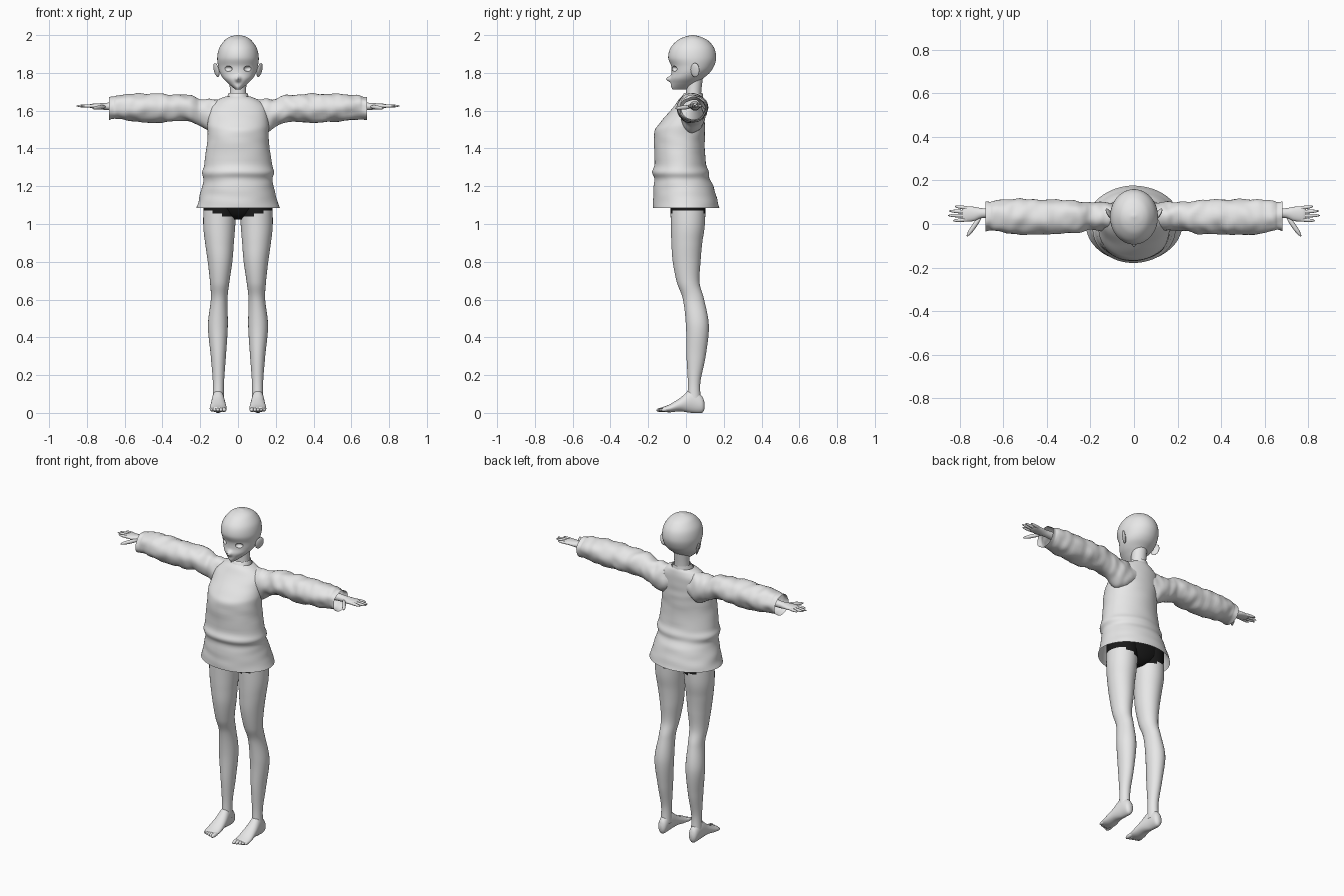
import bpy, bmesh, math
from mathutils import Vector, Quaternion, Euler, noise

if "Cube" in bpy.data.objects:
    bpy.data.objects.remove(bpy.data.objects["Cube"])


def material(name, value):
    m = bpy.data.materials.new(name)
    m.use_nodes = True
    m.diffuse_color = (value, value, value, 1)
    m.node_tree.nodes["Principled BSDF"].inputs["Base Color"].default_value = (value, value, value, 1)
    return m


GREY = material("plain grey", 0.8)
BLACK = material("shorts black", 0.01)


def finish(name, bm, mat):
    bmesh.ops.recalc_face_normals(bm, faces=bm.faces)
    mesh = bpy.data.meshes.new(name)
    bm.to_mesh(mesh)
    bm.free()
    mesh.materials.append(mat)
    mesh.polygons.foreach_set("use_smooth", [True] * len(mesh.polygons))
    obj = bpy.data.objects.new(name, mesh)
    bpy.context.collection.objects.link(obj)
    return obj


def smooth_rings(rings, steps):
    """Catmull-Rom interpolation through the cross-sections."""
    pts = [Vector(r) for r in rings]
    pts = [pts[0]] + pts + [pts[-1]]
    out = []
    for p, a, b, q in zip(pts, pts[1:], pts[2:], pts[3:]):
        for i in range(steps):
            t = i / steps
            out.append(a + (b - p) * t / 2 + (p * 2 - a * 5 + b * 4 - q) * t * t / 2
                       + (a * 3 - p - b * 3 + q) * t ** 3 / 2)
    return out + [pts[-1]]


def loft(name, axis, rings, mat=GREY, side=1, n=32, steps=5, crumple=0, caps=True, shape=None):
    """Elliptical sections: position on axis, then the low and high limit of each other axis."""
    bm = bmesh.new()
    rows = []
    for t, a0, a1, b0, b1 in smooth_rings(rings, steps):
        row = []
        for i in range(n):
            c, s = math.cos(math.tau * i / n), math.sin(math.tau * i / n)
            k = 0.5 + crumple * noise.noise(Vector((t * 22, c * 1.3, s * 1.3 + side)))
            a = (a0 + a1) / 2 + (a1 - a0) * c * k
            b = (b0 + b1) / 2 + (b1 - b0) * s * k
            co = Vector({"x": (t, a, b), "y": (a, t, b), "z": (a, b, t)}[axis])
            if shape:
                shape(co)
            co.x *= side
            row.append(bm.verts.new(co))
        rows.append(row)
    for lo, hi in zip(rows, rows[1:]):
        for i in range(n):
            j = (i + 1) % n
            bm.faces.new((lo[i], lo[j], hi[j], hi[i]))
    if caps:
        bm.faces.new(rows[0])
        bm.faces.new(rows[-1])
    return finish(name, bm, mat)


def blob(name, centre, radii, rot=Quaternion()):
    bm = bmesh.new()
    bmesh.ops.create_uvsphere(bm, u_segments=20, v_segments=14, radius=1)
    for v in bm.verts:
        v.co = rot @ (v.co * Vector(radii)) + Vector(centre)
    return finish(name, bm, GREY)


def mirrored(x, y, z, side):
    return Vector((x * side, y, z))


def digit(name, base, tip, radius):
    d = tip - base
    return blob(name, (base + tip) / 2, (radius, radius, d.length / 2), d.to_track_quat("Z", "Y"))


# Head with a small pointed nose
def add_nose(co):
    if co.y < 0:
        co.y -= 0.024 * math.exp(-(co.x / 0.012) ** 2 - ((co.z - 1.768) / 0.014) ** 2)


skull = [(1.712, 0.014, -0.07, 0.03), (1.725, 0.03, -0.078, 0.045), (1.745, 0.053, -0.08, 0.062),
         (1.77, 0.078, -0.082, 0.09), (1.8, 0.096, -0.076, 0.125), (1.835, 0.105, -0.078, 0.148),
         (1.88, 0.11, -0.094, 0.16), (1.93, 0.1, -0.083, 0.15), (1.97, 0.073, -0.048, 0.118),
         (1.99, 0.045, -0.01, 0.08), (2.0, 0.008, 0.03, 0.042)]
head = loft("head", "z", [(z, -w, w, f, b) for z, w, f, b in skull], n=72, steps=8, shape=add_nose)

# Eye sockets and ears
for side, label in ((1, "left"), (-1, "right")):
    cutter = blob(label + "_eye_cutter", mirrored(0.055, -0.066, 1.822, side), (0.025, 0.022, 0.015))
    cutter.hide_render = True
    mod = head.modifiers.new("eye_socket", "BOOLEAN")
    mod.operation = "DIFFERENCE"
    mod.object = cutter
    bpy.context.view_layer.objects.active = head
    bpy.ops.object.modifier_apply(modifier=mod.name)
    bpy.data.objects.remove(cutter)
    blob(label + "_ear", mirrored(0.114, 0.048, 1.815, side), (0.008, 0.026, 0.038),
         Euler((-0.15, 0.2 * side, -0.5 * side)).to_quaternion())
bpy.ops.object.select_all(action="DESELECT")
head.select_set(True)
bpy.ops.object.shade_smooth_by_angle(angle=0.7)

# Neck and collar
loft("neck", "z", [(1.62, -0.055, 0.055, -0.01, 0.09), (1.68, -0.044, 0.044, 0, 0.08),
                   (1.78, -0.045, 0.045, 0, 0.09)])
loft("collar", "z", [(1.65, -0.065, 0.065, -0.035, 0.092), (1.675, -0.056, 0.056, -0.022, 0.09),
                     (1.693, -0.05, 0.05, -0.01, 0.088)], caps=False)

# Sweater body, gathered above a flared hem
body = [(1.085, 0.22, -0.176, 0.177), (1.14, 0.205, -0.174, 0.163), (1.2, 0.19, -0.17, 0.145),
        (1.24, 0.182, -0.169, 0.126), (1.275, 0.19, -0.18, 0.121), (1.32, 0.178, -0.167, 0.106),
        (1.42, 0.165, -0.17, 0.1), (1.49, 0.162, -0.166, 0.1), (1.53, 0.161, -0.143, 0.1),
        (1.58, 0.158, -0.1, 0.1), (1.625, 0.145, -0.062, 0.1), (1.658, 0.105, -0.04, 0.096),
        (1.675, 0.066, -0.022, 0.09)]
loft("sweater_body", "z", [(z, -w, w, f, b) for z, w, f, b in body], n=64, crumple=0.012, caps=False)

# Shorts
loft("shorts", "z", [(1.025, -0.03, 0.03, -0.03, 0.06), (1.05, -0.1, 0.1, -0.06, 0.09),
                     (1.1, -0.17, 0.17, -0.084, 0.108), (1.18, -0.17, 0.17, -0.09, 0.11)], BLACK)

sleeve = [(0.06, -0.02, 0.09, 1.5, 1.655), (0.14, -0.03, 0.1, 1.485, 1.66), (0.2, -0.028, 0.1, 1.515, 1.663),
          (0.27, -0.04, 0.106, 1.543, 1.684), (0.4, -0.047, 0.114, 1.538, 1.688),
          (0.55, -0.046, 0.112, 1.543, 1.688), (0.635, -0.034, 0.106, 1.555, 1.682),
          (0.66, -0.028, 0.1, 1.556, 1.674), (0.682, -0.034, 0.102, 1.55, 1.672)]
palm = [(0.6, 0.02, 0.075, 1.6, 1.65), (0.69, 0.028, 0.072, 1.603, 1.642), (0.735, 0.014, 0.079, 1.608, 1.639),
        (0.775, 0.011, 0.081, 1.613, 1.636), (0.79, 0.02, 0.073, 1.618, 1.631)]
leg = [(1.16, 0.005, 0.18, -0.083, 0.105), (1, 0.014, 0.184, -0.08, 0.1), (0.9, 0.022, 0.174, -0.077, 0.086),
       (0.8, 0.03, 0.16, -0.07, 0.077), (0.69, 0.046, 0.148, -0.048, 0.072), (0.6, 0.056, 0.144, -0.016, 0.096),
       (0.46, 0.054, 0.159, 0, 0.121), (0.3, 0.064, 0.144, 0.003, 0.104), (0.16, 0.074, 0.133, 0.01, 0.076),
       (0.06, 0.074, 0.135, 0.006, 0.08)]
foot = [(0.098, 0.094, 0.116, 0.02, 0.055), (0.083, 0.079, 0.131, 0, 0.09), (0.03, 0.074, 0.137, 0, 0.125),
        (-0.03, 0.065, 0.144, 0.008, 0.08), (-0.085, 0.06, 0.15, 0.003, 0.046), (-0.125, 0.063, 0.146, 0.006, 0.03)]

for side, label in ((1, "left"), (-1, "right")):
    # Creased sleeve with open cuff
    loft(label + "_sleeve", "x", sleeve, side=side, steps=10, crumple=0.06, caps=False)

    # Hand with four fingers and a thumb
    loft(label + "_hand", "x", palm, side=side, n=20)
    for i, (tip_x, tip_y) in enumerate(((0.832, 0.015), (0.855, 0.039), (0.85, 0.06), (0.824, 0.081))):
        digit(f"{label}_finger_{i + 1}", mirrored(0.74, 0.022 + 0.016 * i, 1.624, side),
              mirrored(tip_x, tip_y, 1.625, side), 0.0085)
    digit(label + "_thumb", mirrored(0.7, 0.04, 1.622, side), mirrored(0.768, -0.057, 1.612, side), 0.011)

    # Leg, black above the slanted edge of the shorts
    limb = loft(label + "_leg", "z", leg, side=side, n=40, steps=12)
    limb.data.materials.append(BLACK)
    for face in limb.data.polygons:
        if face.center.z > 1.075 - (0.19 - abs(face.center.x)) * 0.25:
            face.material_index = 1

    # Foot with toes
    loft(label + "_foot", "y", foot, side=side, n=24)
    for i in range(5):
        x = 0.073 + 0.0165 * i
        digit(f"{label}_toe_{i + 1}", mirrored(x, -0.09, 0.02, side),
              mirrored(x, -0.157 + 0.006 * i, 0.014, side), 0.012 - 0.0008 * i)
